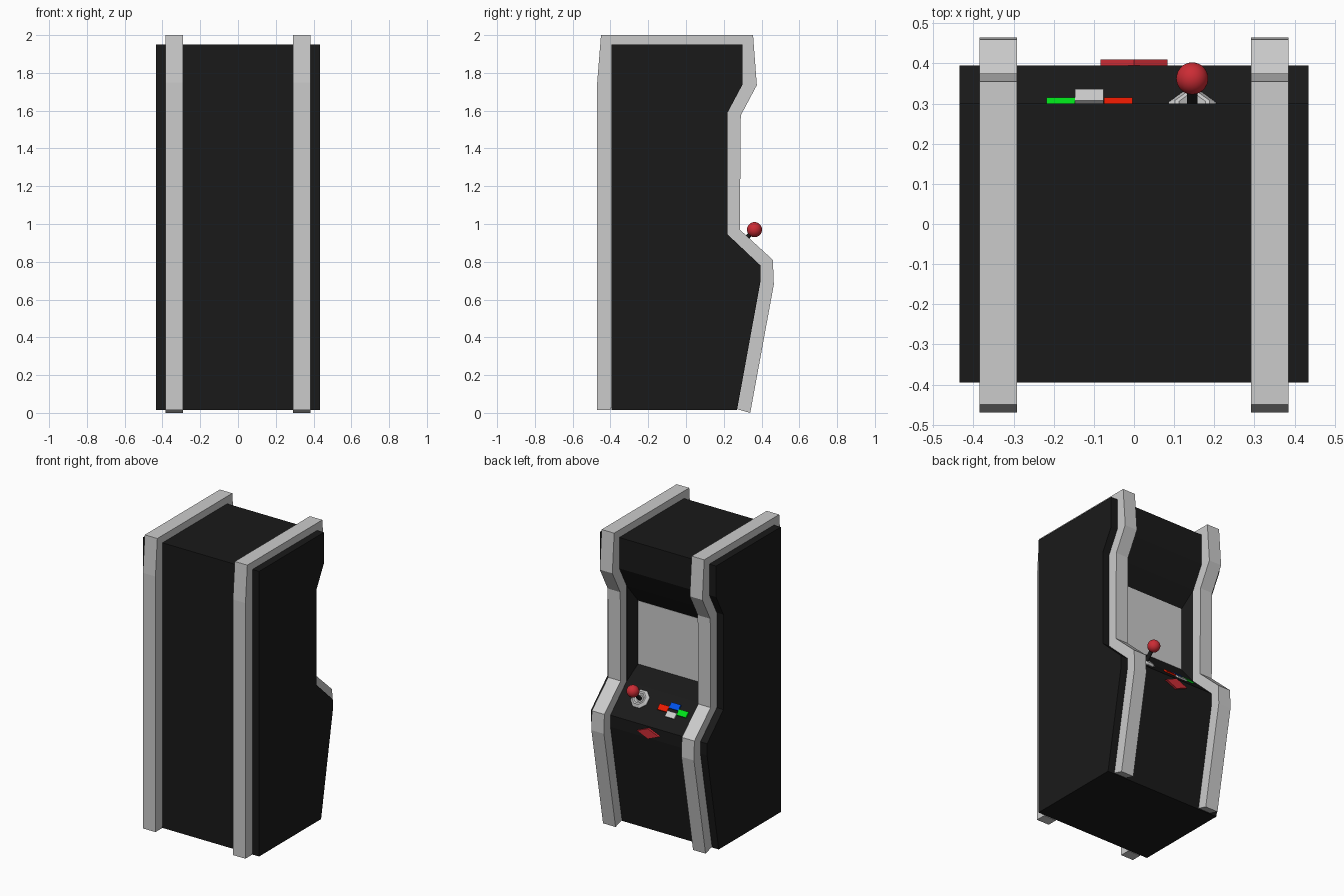
import bpy, bmesh, math
from mathutils import Vector, Matrix

if "Cube" in bpy.data.objects:
    bpy.data.objects.remove(bpy.data.objects["Cube"])


def material(name, rgb):
    m = bpy.data.materials.new(name)
    m.diffuse_color = (*rgb, 1)
    m.use_nodes = True
    m.node_tree.nodes["Principled BSDF"].inputs["Base Color"].default_value = m.diffuse_color
    return m


black = material("black", (0.01, 0.01, 0.01))
red = material("red", (0.6, 0.025, 0.035))
bright_red = material("bright_red", (0.8, 0.01, 0.0))
green = material("green", (0.0, 0.75, 0.01))
blue = material("blue", (0.0, 0.08, 0.8))


def finish(name, bm, mat=None):
    bmesh.ops.recalc_face_normals(bm, faces=bm.faces)
    mesh = bpy.data.meshes.new(name)
    bm.to_mesh(mesh)
    bm.free()
    obj = bpy.data.objects.new(name, mesh)
    bpy.context.collection.objects.link(obj)
    if mat:
        mesh.materials.append(mat)
    return obj


def prism(profile, x0, x1):
    """Extrude a (y, z) outline from x0 to x1."""
    bm = bmesh.new()
    face = bm.faces.new([bm.verts.new((x0, y, z)) for y, z in profile])
    ext = bmesh.ops.extrude_face_region(bm, geom=[face])
    bmesh.ops.translate(bm, vec=(x1 - x0, 0, 0),
                        verts=[v for v in ext["geom"] if isinstance(v, bmesh.types.BMVert)])
    bmesh.ops.recalc_face_normals(bm, faces=bm.faces)
    return bm


def box(name, size, matrix, mat=None):
    bm = bmesh.new()
    bmesh.ops.create_cube(bm, size=1, matrix=matrix @ Matrix.Diagonal((*size, 1)))
    return finish(name, bm, mat)


def lathe(name, profile, sides, matrix, mat=None):
    """Spin a (radius, height) outline around its local z axis."""
    bm = bmesh.new()
    rings = [[bm.verts.new(matrix @ Vector((r * math.cos(a), r * math.sin(a), h)))
              for a in (2 * math.pi * (i + 0.5) / sides for i in range(sides))]
             for r, h in profile]
    for a, b in zip(rings, rings[1:]):
        for i in range(sides):
            j = (i + 1) % sides
            bm.faces.new((a[i], a[j], b[j], b[i]))
    bm.faces.new(rings[0])
    bm.faces.new(rings[-1])
    return finish(name, bm, mat)


body = [(-0.395, 0.015), (0.27, 0.015), (0.395, 0.70), (0.395, 0.78), (0.22, 0.945),
        (0.22, 1.59), (0.30, 1.74), (0.30, 1.95), (-0.395, 1.95)]
trim = [(-0.47, 0.015), (-0.40, 0.015), (-0.395, 0.03), (0.27, 0.02), (0.34, 0.0),
        (0.465, 0.68), (0.46, 0.81), (0.285, 0.97), (0.29, 1.575), (0.375, 1.735),
        (0.355, 2.0), (-0.45, 2.0), (-0.47, 1.75)]

# Middle of the cabinet, with the sloping screen recess
bm = prism(body, -0.29, 0.29)
front = next(f for f in bm.faces
             if f.normal.y > 0.99 and abs(f.calc_center_median().z - 1.27) < 0.1)
bmesh.ops.inset_region(bm, faces=[front], thickness=0.03)
for v in front.verts:
    v.co = (math.copysign(0.255, v.co.x), 0.15, 1.475 if v.co.z > 1.27 else 1.045)
finish("cabinet_body", bm, black)
box("screen", (0.51, 0.01, 0.43), Matrix.Translation((0, 0.147, 1.26)))

# Side panels and the raised trim bands, left and right
for side, s in (("left", -1), ("right", 1)):
    finish("side_panel_" + side, prism(body, s * 0.29, s * 0.435), black)
    finish("edge_trim_" + side, prism(trim, s * 0.291, s * 0.385))

# Sloping control panel frame: local z is the panel normal
slope = math.atan2(0.165, 0.175)


def on_panel(x, y):
    z = 0.945 - (y - 0.22) * math.tan(slope)
    return Matrix.Translation((x, y, z)) @ Matrix.Rotation(-slope, 4, "X")


# Joystick
base = on_panel(0.145, 0.283)
lathe("joystick_collar", [(0.064, -0.004), (0.064, 0.004), (0.046, 0.018),
                          (0.036, 0.018), (0.022, 0.004)], 8, base)
lathe("joystick_stick", [(0.013, 0.0), (0.013, 0.10)], 12, base, black)
bm = bmesh.new()
bmesh.ops.create_uvsphere(bm, u_segments=24, v_segments=16, radius=0.04,
                          matrix=base @ Matrix.Translation((0, 0, 0.116)))
for f in bm.faces:
    f.smooth = True
finish("joystick_ball", bm, red)

# Four buttons in a diamond layout
for name, x, y, mat in (("red", -0.039, 0.2935, bright_red), ("green", -0.183, 0.2935, green),
                        ("blue", -0.111, 0.272, blue), ("white", -0.111, 0.315, None)):
    box("button_" + name, (0.071, 0.04, 0.02), on_panel(x, y), mat)

# Diamond plate on the front edge
bm = bmesh.new()
plate = Matrix.Translation((0, 0.40, 0.737)) @ Matrix.Diagonal((0.083, 1, 0.035, 1))
bmesh.ops.create_cone(bm, cap_ends=True, segments=4, radius1=1, radius2=1, depth=0.02,
                      matrix=plate @ Matrix.Rotation(math.pi / 2, 4, "X"))
finish("front_diamond", bm, red)
